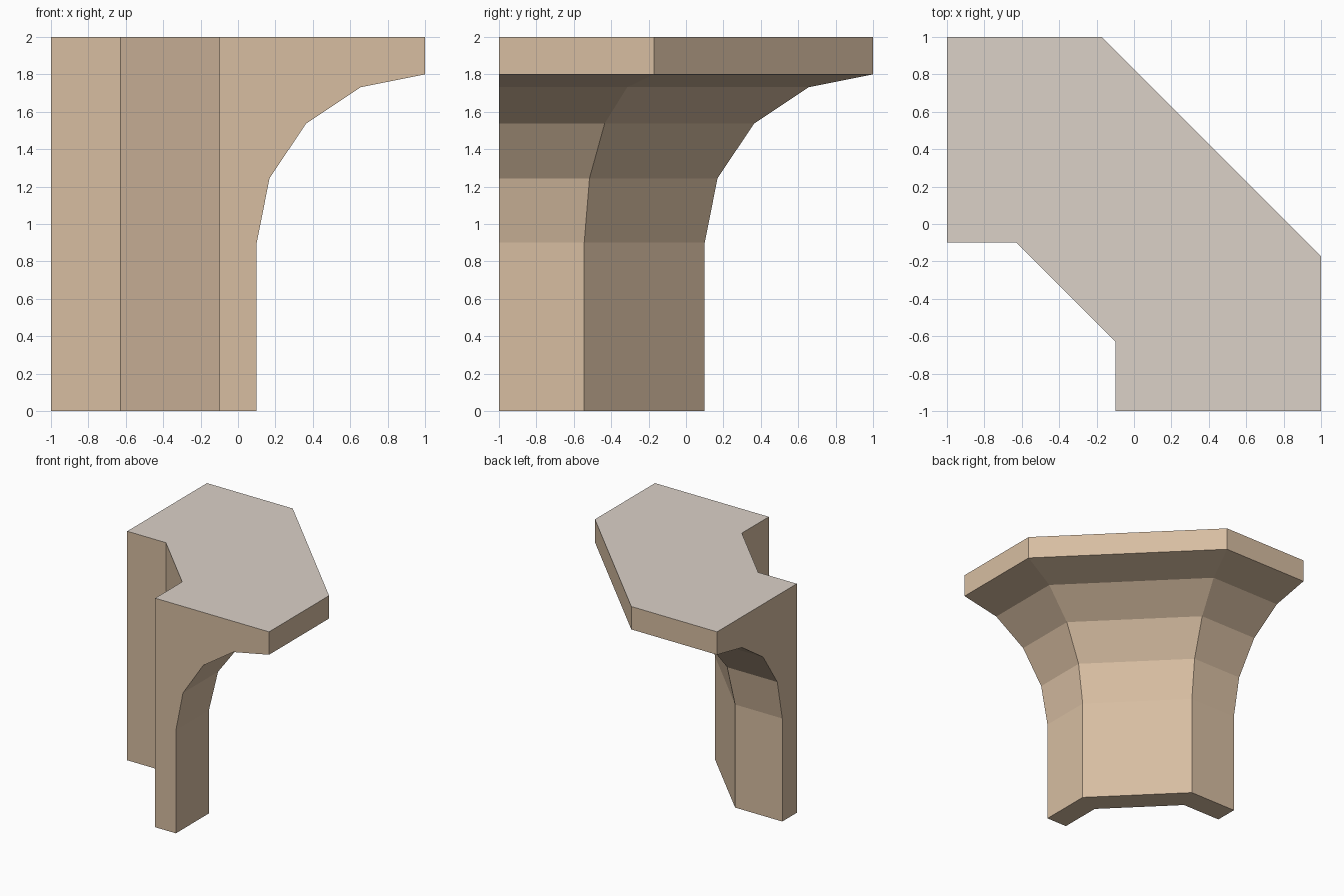
import bpy, bmesh
from math import sin, cos, tan, pi

cube = bpy.data.objects.get("Cube")
if cube:
    bpy.data.objects.remove(cube, do_unlink=True)


def material(name, srgb):
    color = [(c / 255) ** 2.2 for c in srgb] + [1]
    mat = bpy.data.materials.new(name)
    mat.use_nodes = True
    mat.diffuse_color = color
    mat.node_tree.nodes["Principled BSDF"].inputs["Base Color"].default_value = color
    return mat


def quarter_octagon(apothem):
    """Quarter of an octagon around the corner (-1, -1)."""
    side = apothem * tan(pi / 8)
    return [(x - 1, y - 1) for x, y in
            ((0, apothem), (side, apothem), (apothem, side), (apothem, 0))]


INNER, OUTER, REACH, STEPS = 0.9, 1.1, 0.9, 4

# Outer profile: straight shaft, concave flare, flat rim
profile = [(OUTER, 0)]
for i in range(STEPS + 1):
    a = pi / 2 * i / STEPS
    profile.append((OUTER + REACH * (1 - cos(a)), REACH + REACH * sin(a)))
profile.append((OUTER + REACH, 2))

# The inner wall shares the profile heights so the flat ends line up
bm = bmesh.new()
rings = []
for apothem, z in profile:
    outline = quarter_octagon(apothem) + quarter_octagon(INNER)[::-1]
    rings.append([bm.verts.new((x, y, z)) for x, y in outline])
count = len(rings[0])
for low, high in zip(rings, rings[1:]):
    for i in range(count):
        j = (i + 1) % count
        bm.faces.new((low[i], low[j], high[j], high[i]))
bm.faces.new(rings[0])
top = bm.faces.new(rings[-1])
top.material_index = 1
bmesh.ops.recalc_face_normals(bm, faces=bm.faces)

# Merge the coplanar strips of the end walls and inner wall
bmesh.ops.dissolve_limit(bm, angle_limit=0.01, verts=bm.verts, edges=bm.edges,
                         delimit={'MATERIAL'})

mesh = bpy.data.meshes.new("flared_corner_column")
bm.to_mesh(mesh)
bm.free()
mesh.materials.append(material("tan stone", (214, 188, 160)))
mesh.materials.append(material("pale grey top", (218, 208, 198)))
column = bpy.data.objects.new("flared_corner_column", mesh)
bpy.context.collection.objects.link(column)
